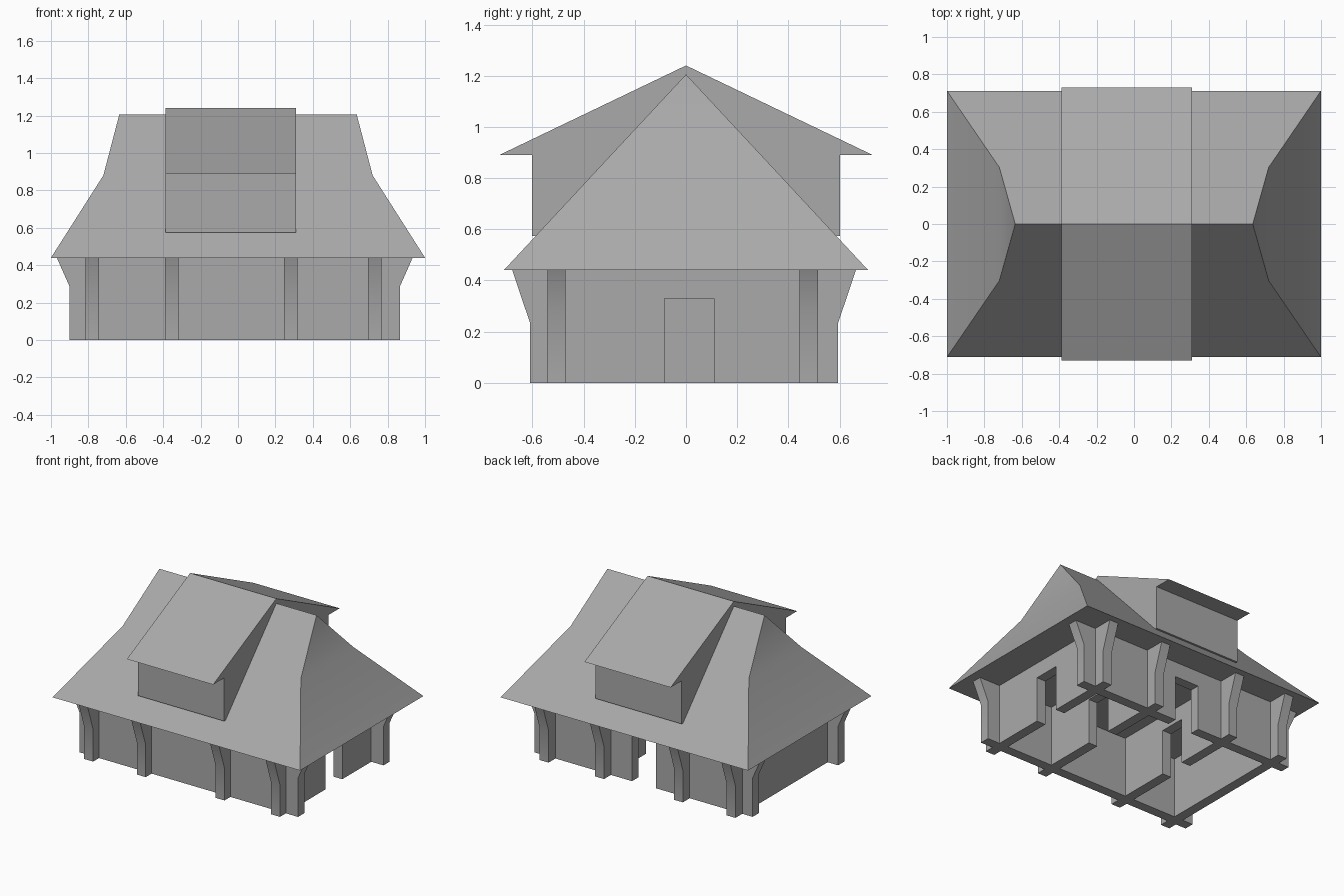
import bpy
import math

cube = bpy.data.objects.get("Cube")
if cube:
    bpy.data.objects.remove(cube, do_unlink=True)

grey = bpy.data.materials.new("plain grey")
grey.use_nodes = True
GREY = (0.4, 0.4, 0.4, 1)
grey.diffuse_color = GREY
grey.node_tree.nodes["Principled BSDF"].inputs["Base Color"].default_value = GREY

EAVE = 0.44


def make(name, verts, faces):
    """Mesh object, shaded smooth only over gentle bends."""
    mesh = bpy.data.meshes.new(name)
    mesh.from_pydata(verts, [], faces)
    mesh.materials.append(grey)
    obj = bpy.data.objects.new(name, mesh)
    bpy.context.collection.objects.link(obj)
    bpy.ops.object.select_all(action='DESELECT')
    obj.select_set(True)
    bpy.context.view_layer.objects.active = obj
    bpy.ops.object.mode_set(mode='EDIT')
    bpy.ops.mesh.select_all(action='SELECT')
    bpy.ops.mesh.normals_make_consistent(inside=False)
    bpy.ops.object.mode_set(mode='OBJECT')
    bpy.ops.object.shade_smooth_by_angle(angle=math.radians(30))
    return obj


def extrude(name, profile, axis, start, end):
    """Prism from a (u, z) profile, pulled along x or y."""
    n = len(profile)
    verts = [(w, u, z) if axis == 'x' else (u, w, z)
             for w in (start, end) for u, z in profile]
    sides = [(i, (i + 1) % n, (i + 1) % n + n, i + n) for i in range(n)]
    return make(name, verts, [tuple(range(n)), tuple(range(n, 2 * n))] + sides)


def wall(name, axis, at, low, high, flare, bend, door=None):
    """Thin wall whose ends lean outwards as eave brackets; optional doorway."""
    half, top = 0.036, EAVE + 0.003
    profile = [(low, 0)]
    if door:
        a, b = door
        profile += [(a, 0), (a, 0.33), (b, 0.33), (b, 0)]
    profile += [(high, 0), (high, bend), (high + flare, top),
                (low - flare, top), (low, bend)]
    extrude(name, profile, axis, at - half, at + half)


# Cross walls, all but the last with a doorway in line
DOOR_Y = (-0.085, 0.11)
for name, x, door in (("left_end_wall", 0.73, DOOR_Y),
                      ("left_inner_wall", 0.282, DOOR_Y),
                      ("right_inner_wall", -0.355, DOOR_Y),
                      ("right_end_wall", -0.78, None)):
    wall(name, 'x', x, -0.61, 0.595, 0.07, 0.235, door)

# Long walls
wall("front_wall", 'y', -0.506, -0.9, 0.865, 0.07, 0.285)
wall("back_wall", 'y', 0.48, -0.9, 0.865, 0.07, 0.285, (-0.12, 0.075))

# Hipped main roof with a steeper upper bend at each end
verts, right, left = [], None, None
for s in (1, -1):
    verts += [(s, -0.712, EAVE), (s, 0.712, EAVE),
              (s * 0.72, -0.303, 0.88), (s * 0.72, 0.303, 0.88),
              (s * 0.635, 0, 1.205)]
make("main_roof", verts, [
    (0, 1, 3, 2), (2, 3, 4),
    (5, 7, 8, 6), (7, 9, 8),
    (0, 2, 4, 9, 7, 5), (1, 6, 8, 9, 4, 3),
    (0, 5, 6, 1)])

# Dormer running through the main roof, front to back
extrude("dormer", [(-0.73, 0.89), (-0.602, 0.89), (-0.602, 0.574),
                   (0.602, 0.574), (0.602, 0.89), (0.73, 0.89), (0, 1.24)],
        'x', -0.387, 0.31)
